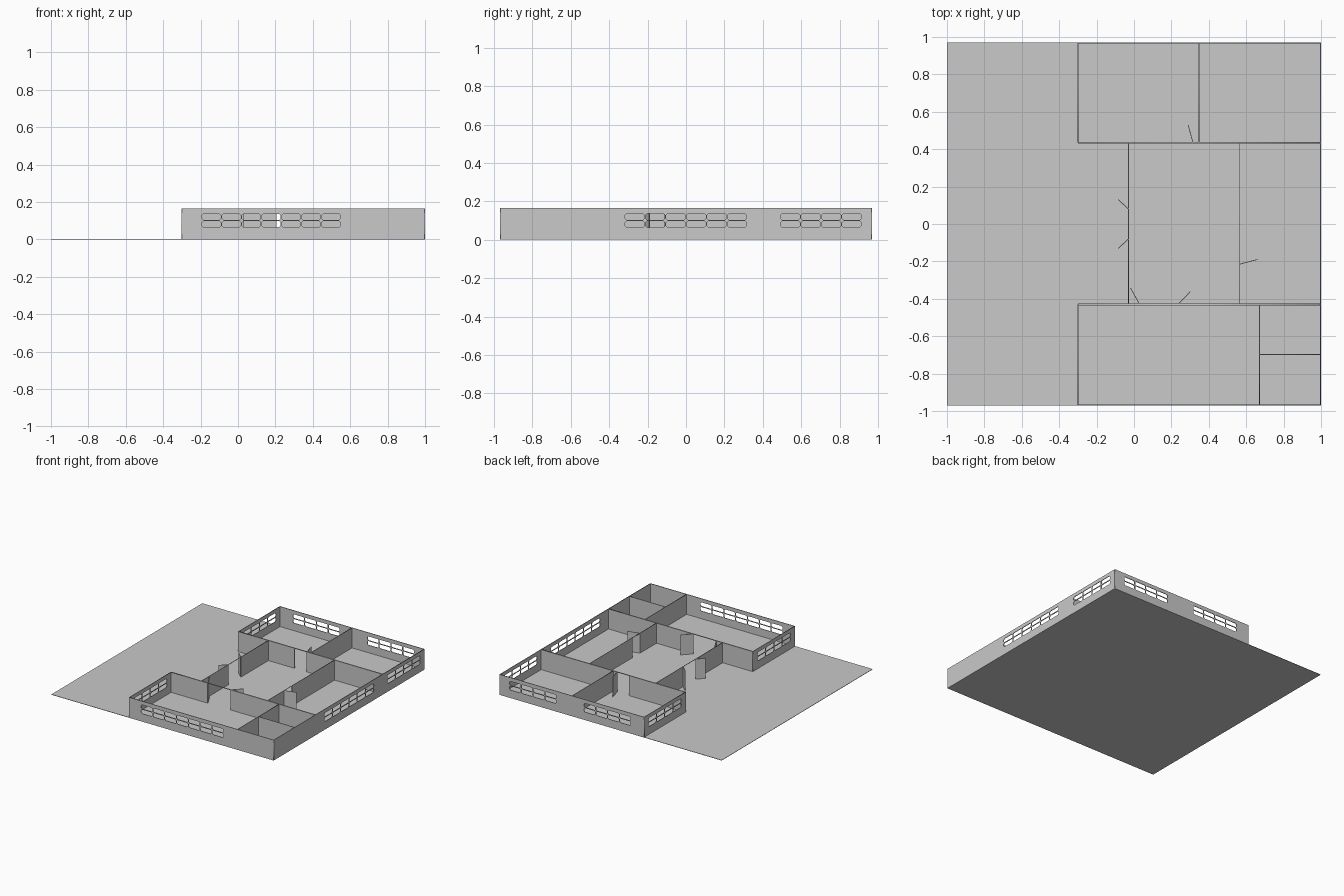
import bpy
from math import radians, cos, sin
from mathutils import Matrix, Vector

cube = bpy.data.objects.get("Cube")
if cube:
    bpy.data.objects.remove(cube, do_unlink=True)

# One plain grey for the whole building
grey = bpy.data.materials.new("plain_grey")
grey.use_nodes = True
grey.diffuse_color = (0.588, 0.588, 0.588, 1)
grey.node_tree.nodes["Principled BSDF"].inputs["Base Color"].default_value = grey.diffuse_color

BASE, TOP = 0.003, 0.166      # floor level and wall top
SILL, HEAD = 0.062, 0.139     # window band
LINTEL = 0.163                # top of door openings
BAR, CHAMFER = 0.006, 0.008   # window bars and pane corners
PITCH = 0.1065                # width of one window column


def pane(u0, u1, z0, z1):
    """Outline of a pane opening with clipped corners."""
    c = CHAMFER
    return [(u0 + c, z0), (u1 - c, z0), (u1, z0 + c), (u1, z1 - c),
            (u1 - c, z1), (u0 + c, z1), (u0, z1 - c), (u0, z0 + c)]


def window(start, columns):
    """Two rows of panes beginning at a distance along the wall."""
    middle = (SILL + HEAD) / 2
    h = BAR / 2
    holes = []
    for i in range(columns):
        u = start + i * PITCH
        for z0, z1 in ((SILL, middle), (middle, HEAD)):
            holes.append(pane(u + h, u + PITCH - h, z0 + h, z1 - h))
    return holes


def wall(name, a, b, thick, windows=(), doors=()):
    """Upright wall from a to b; windows are (start, columns), doors (start, end)."""
    a, b = Vector((*a, 0)), Vector((*b, 0))
    length = (b - a).length
    outline = [(0, BASE)]
    for d0, d1 in doors:
        outline += [(d0, BASE), (d0, LINTEL), (d1, LINTEL), (d1, BASE)]
    outline += [(length, BASE), (length, TOP), (0, TOP)]
    loops = [outline]
    for w in windows:
        loops += window(*w)

    curve = bpy.data.curves.new(name + "_profile", 'CURVE')
    curve.dimensions = '2D'
    curve.fill_mode = 'BOTH'
    curve.extrude = thick / 2
    for loop in loops:
        spline = curve.splines.new('POLY')
        spline.points.add(len(loop) - 1)
        for point, (u, z) in zip(spline.points, loop):
            point.co = (u, z, 0, 1)
        spline.use_cyclic_u = True

    # Turn the filled profile into a mesh standing along the wall line
    helper = bpy.data.objects.new(name + "_helper", curve)
    bpy.context.collection.objects.link(helper)
    bpy.context.view_layer.update()
    graph = bpy.context.evaluated_depsgraph_get()
    mesh = bpy.data.meshes.new_from_object(helper.evaluated_get(graph))
    bpy.data.objects.remove(helper, do_unlink=True)
    along = (b - a).normalized()
    up = Vector((0, 0, 1))
    mesh.transform(Matrix.Translation(a) @ Matrix((along, up, along.cross(up))).transposed().to_4x4())
    mesh.materials.clear()
    mesh.materials.append(grey)
    mesh.name = name
    obj = bpy.data.objects.new(name, mesh)
    bpy.context.collection.objects.link(obj)
    return obj


def box(name, centre, size, turn=0):
    bpy.ops.mesh.primitive_cube_add(size=1, location=centre, rotation=(0, 0, turn))
    obj = bpy.context.object
    obj.name = name
    obj.scale = size
    obj.data.materials.append(grey)
    return obj


def door(name, hinge, angle, width):
    """Open door leaf swung from its hinge; angle in degrees from +x."""
    t = radians(angle)
    x, y = hinge[0] + cos(t) * width / 2, hinge[1] + sin(t) * width / 2
    box(name, (x, y, TOP / 2), (width, 0.004, TOP), t)


# Ground slab
box("floor", (0, 0, BASE / 2), (2, 1.94, BASE))

# Outer walls
OUT, IN, THICK = 0.005, 0.004, 0.009
W, E, S, N = -0.3, 0.9975, -0.9675, 0.9675
HALL_S, HALL_N = -0.43, 0.435
wall("front_wall", (W, S), (E, S), OUT, windows=[(0.105, 7)])
wall("back_wall", (W, N), (E, N), OUT, windows=[(0.115, 4), (0.785, 4)])
wall("left_wall", (E, S), (E, N), OUT, windows=[(0.6475, 6), (1.4575, 4)])
wall("front_wing_end_wall", (W, S), (W, HALL_S), OUT, windows=[(0.055, 4)])
wall("back_wing_end_wall", (W, HALL_N), (W, N), OUT, windows=[(0.055, 4)])

# Walls between the wings and the hall
wall("hall_front_wall", (W, HALL_S), (E, HALL_S), THICK, doors=[(0.33, 0.535)])
wall("hall_back_wall", (W, HALL_N), (E, HALL_N), THICK, doors=[(0.507, 0.615)])

# Hall side walls
wall("entrance_wall", (-0.03, HALL_S), (-0.03, HALL_N), IN, doors=[(0.35, 0.51)])
wall("hall_inner_wall", (0.565, HALL_S), (0.565, HALL_N), IN, doors=[(0.215, 0.315)])

# Room partitions
wall("back_partition", (0.348, HALL_N), (0.348, N), OUT)
wall("front_partition", (0.672, S), (0.672, HALL_S), OUT)
wall("small_room_partition", (0.672, -0.697), (E, -0.697), OUT)

# Open door leaves
door("entrance_door_back", (-0.03, 0.08), 137, 0.075)
door("entrance_door_front", (-0.03, -0.08), 223, 0.075)
door("front_room_door_a", (0.03, HALL_S), 119, 0.1)
door("front_room_door_b", (0.235, HALL_S), 46, 0.095)
door("back_room_door", (0.315, HALL_N), 105, 0.098)
door("side_room_door", (0.565, -0.215), 15, 0.098)
